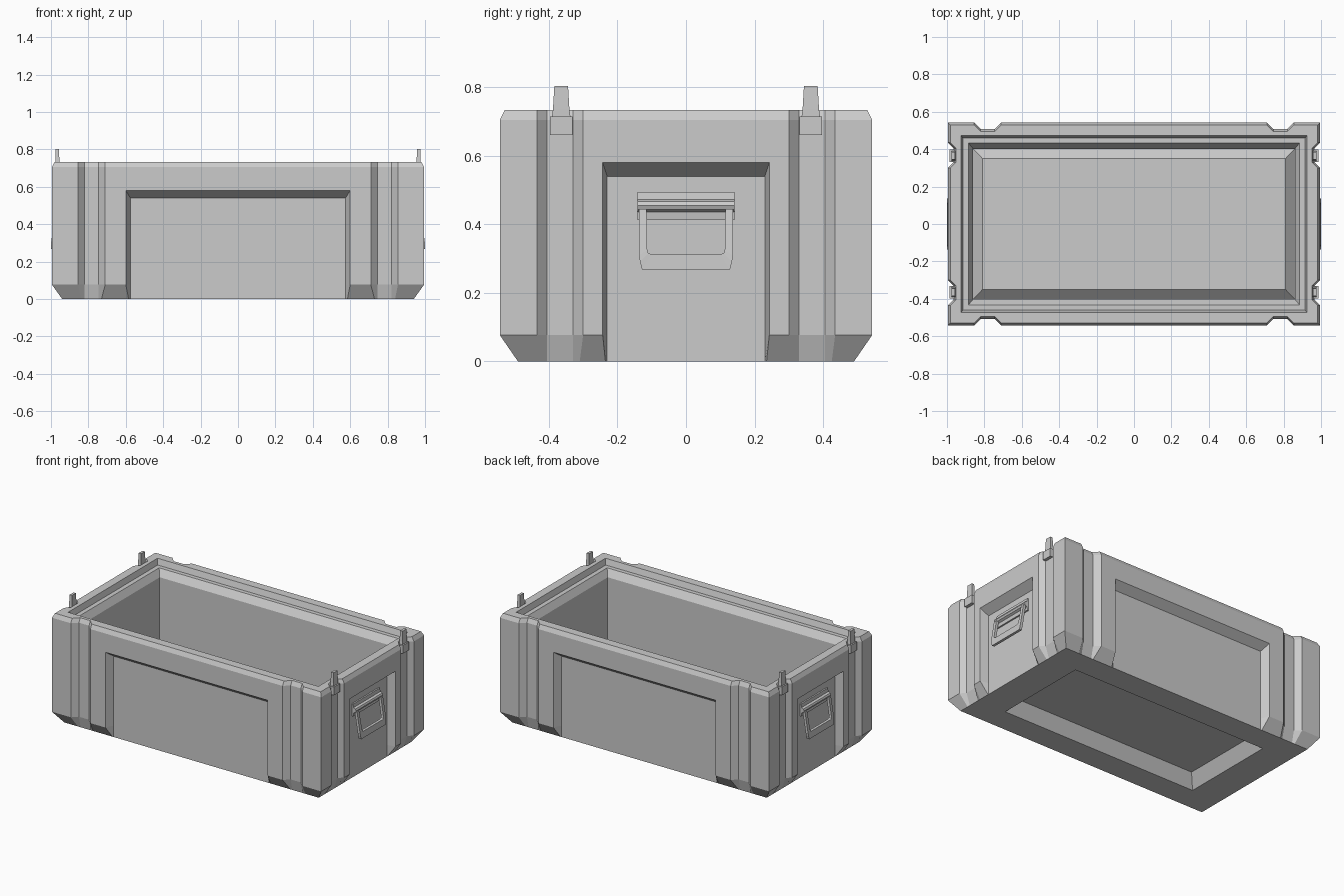
import bpy, bmesh

if "Cube" in bpy.data.objects:
    bpy.data.objects.remove(bpy.data.objects["Cube"])

X, Y = 0.995, 0.543          # outer half sizes of the crate
PX, PY = 0.94, 0.49          # half sizes of base and recessed panels


def finish(bm, name):
    bmesh.ops.remove_doubles(bm, verts=bm.verts, dist=0.0005)
    bmesh.ops.recalc_face_normals(bm, faces=bm.faces)
    me = bpy.data.meshes.new(name)
    bm.to_mesh(me)
    bm.free()
    ob = bpy.data.objects.new(name, me)
    bpy.context.collection.objects.link(ob)
    return ob


def loft(name, rings):
    """Bridge equal-length closed rings and cap both ends."""
    bm = bmesh.new()
    loops = [[bm.verts.new(p) for p in r] for r in rings]
    n = len(loops[0])
    for a, b in zip(loops, loops[1:]):
        for i in range(n):
            j = (i + 1) % n
            bm.faces.new((a[i], a[j], b[j], b[i]))
    bm.faces.new(loops[0][::-1])
    bm.faces.new(loops[-1])
    return finish(bm, name)


def outline(z, recess=True, inset=0.0, foot=False, clamp=None):
    """Crate outline at height z: one quarter, mirrored into four."""
    x, y = X - inset, Y - inset
    gx, gy = x - 0.03, y - 0.035
    side = [(PX, 0.23) if recess else (x, 0.243), (x, 0.243), (x, 0.30),
            (gx, 0.33), (gx, 0.405), (x, 0.435)]
    front = [(0.855, y), (0.82, gy), (0.745, gy), (0.71, y),
             (0.60, y), (0.575, PY) if recess else (0.60, y)]
    if foot:                 # grooves and panels run out at the base
        side = [(x, v) for v in (0.23, 0.235, 0.31, 0.33, 0.405, 0.425)]
        front = [(v, y) for v in (0.84, 0.82, 0.745, 0.73, 0.585, 0.575)]
    q = side + [(x, y)] + front
    if clamp:
        q = [(min(a, clamp[0]), min(b, clamp[1])) for a, b in q]
    pts = (q + [(-a, b) for a, b in reversed(q)]
           + [(-a, -b) for a, b in q] + [(a, -b) for a, b in reversed(q)])
    return [(a, b, z) for a, b in pts]


def rect(z, a, b, foot=False):
    return outline(z, recess=False, foot=foot, clamp=(a, b))


# Crate shell: underside recess, outer wall, rim, inner ledge and raised floor
loft("crate_body", [
    rect(0.085, 0.68, 0.276, True),
    rect(0.0, 0.73, 0.326, True),
    rect(0.0, PX, PY, True),
    outline(0.077),
    outline(0.54),
    outline(0.58, recess=False),
    outline(0.705, recess=False),
    outline(0.733, recess=False, inset=0.014),
    rect(0.733, 0.925, 0.472),
    rect(0.695, 0.915, 0.46),
    rect(0.695, 0.885, 0.432),
    rect(0.65, 0.86, 0.402),
    rect(0.065, 0.86, 0.402),
    rect(0.115, 0.81, 0.35),
])


def box_ring(x0, x1, yc, hw, z):
    return [(x0, yc - hw, z), (x1, yc - hw, z), (x1, yc + hw, z), (x0, yc + hw, z)]


def flip(rings, s):
    return [[(s * x, y, z) for x, y, z in r] for r in rings]


for s, end in ((1, "right"), (-1, "left")):
    # Latch posts in the end grooves
    for yc, where in ((-0.364, "front"), (0.364, "back")):
        loft(f"latch_base_{end}_{where}", flip([
            box_ring(0.948, 0.986, yc, 0.033, 0.66),
            box_ring(0.948, 0.986, yc, 0.033, 0.715)], s))
        loft(f"latch_tongue_{end}_{where}", flip([
            box_ring(0.955, 0.977, yc, 0.029, 0.70),
            box_ring(0.955, 0.977, yc, 0.024, 0.735),
            box_ring(0.957, 0.975, yc, 0.020, 0.803)], s))

    # Handle bracket: profile extruded along y
    prof = [(0.93, 0.495), (0.95, 0.495), (0.953, 0.472), (0.967, 0.466),
            (0.972, 0.455), (0.967, 0.443), (0.953, 0.436), (0.95, 0.413), (0.93, 0.413)]
    loft(f"handle_bracket_{end}", flip(
        [[(x, y, z) for x, z in prof] for y in (-0.142, 0.142)], s))

    # Handle grip: U-shaped band leaning outwards towards the bottom
    outer = [(0.137, 0.445), (0.137, 0.31), (0.134, 0.29), (0.128, 0.268)]
    inner = [(0.115, 0.445), (0.113, 0.325), (0.110, 0.316), (0.100, 0.312)]
    outer += [(-y, z) for y, z in reversed(outer)]
    inner += [(-y, z) for y, z in reversed(inner)]
    rings = []
    for o, i in zip(outer, inner):
        r = []
        for (y, z), dx in ((o, 0), (o, 0.018), (i, 0.018), (i, 0)):
            lean = 0.982 - 0.024 * max(0, z - 0.30) / 0.145
            r.append((lean + dx, y, z))
        rings.append(r)
    loft(f"handle_grip_{end}", flip(rings, s))
